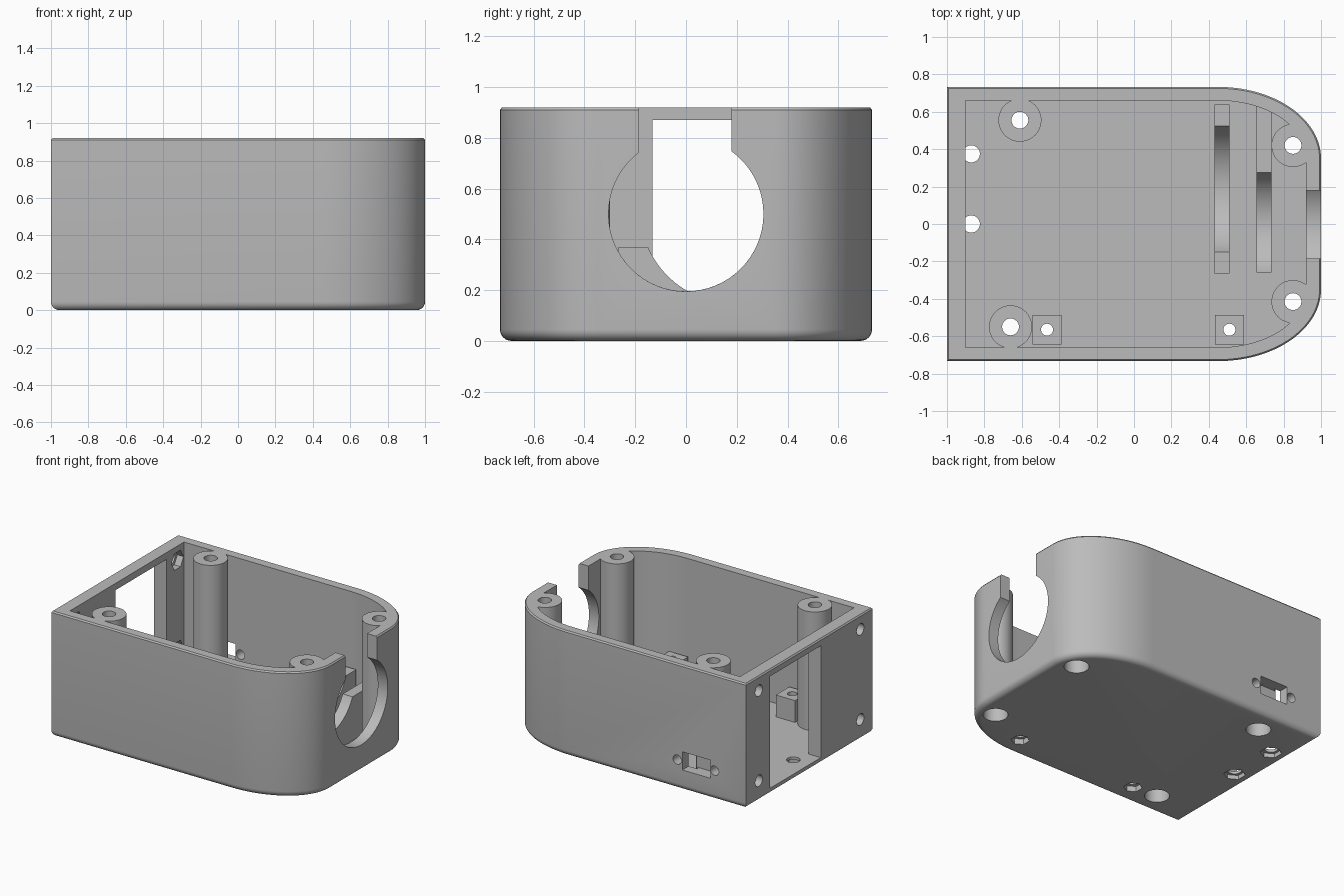
import bpy, bmesh, math
from mathutils import Matrix

if "Cube" in bpy.data.objects:
    bpy.data.objects.remove(bpy.data.objects["Cube"])

H, FLOOR = 0.92, 0.05
grey = bpy.data.materials.new("plain grey")
grey.diffuse_color = (0.5, 0.5, 0.5, 1)
grey.use_nodes = True
grey.node_tree.nodes["Principled BSDF"].inputs["Base Color"].default_value = grey.diffuse_color


def finish(bm, name):
    bmesh.ops.recalc_face_normals(bm, faces=bm.faces)
    mesh = bpy.data.meshes.new(name)
    bm.to_mesh(mesh)
    bm.free()
    mesh.materials.append(grey)
    obj = bpy.data.objects.new(name, mesh)
    bpy.context.collection.objects.link(obj)
    return obj


def outline(left, side, a, b, n=28):
    """Plan shape: square left end, elliptical corners on the right."""
    cx, cy = 0.45, 0.35
    arc = [(cx + a * math.sin(t), cy + b * math.cos(t))
           for t in (math.pi / 2 * i / n for i in range(n + 1))]
    pts = [(left, side)] + arc
    return pts + [(x, -y) for x, y in reversed(pts)]


def loft(name, levels):
    """Stack matching outlines given as (z, points), with end caps."""
    bm = bmesh.new()
    rings = [[bm.verts.new((x, y, z)) for x, y in pts] for z, pts in levels]
    for lo, hi in zip(rings, rings[1:]):
        n = len(lo)
        for i in range(n):
            j = (i + 1) % n
            bm.faces.new((lo[i], lo[j], hi[j], hi[i]))
    bm.faces.new(rings[0])
    bm.faces.new(rings[-1])
    return finish(bm, name)


def box(name, x0, x1, y0, y1, z0, z1):
    return loft(name, [(z, [(x0, y0), (x1, y0), (x1, y1), (x0, y1)]) for z in (z0, z1)])


def rod(name, axis, u, v, r, lo, hi, sides=32):
    """Cylinder along an axis; u, v are the other two coordinates in order."""
    bm = bmesh.new()
    bmesh.ops.create_cone(bm, cap_ends=True, segments=sides, radius1=r, radius2=r, depth=hi - lo)
    mid = (lo + hi) / 2
    if axis == "X":
        m = Matrix.Translation((mid, u, v)) @ Matrix.Rotation(math.pi / 2, 4, "Y")
    elif axis == "Y":
        m = Matrix.Translation((u, mid, v)) @ Matrix.Rotation(math.pi / 2, 4, "X")
    else:
        m = Matrix.Translation((u, v, mid))
    bmesh.ops.transform(bm, matrix=m, verts=bm.verts)
    return finish(bm, name)


def combine(target, tool, op):
    mod = target.modifiers.new(op, "BOOLEAN")
    mod.object, mod.operation, mod.solver = tool, op, "EXACT"
    bpy.context.view_layer.objects.active = target
    bpy.ops.object.modifier_apply(modifier=mod.name)
    bpy.data.objects.remove(tool, do_unlink=True)


def cut(target, tool):
    combine(target, tool, "DIFFERENCE")


def join(target, tool):
    combine(target, tool, "UNION")


def outer(d):
    return outline(-1 + d, 0.733 - d, 0.55 - d, 0.383 - d)


# Shell with rounded bottom edge and a fine rim chamfer
R = 0.045
levels = [(R - R * math.cos(t), outer(R - R * math.sin(t)))
          for t in (math.pi / 2 * i / 6 for i in range(7))]
levels += [(H - 0.01, outer(0)), (H, outer(0.008))]
case = loft("case", levels)
cavity = outline(-0.9, 0.66, 0.47, 0.31)
cut(case, loft("cavity", [(FLOOR, cavity), (H + 0.2, cavity)]))

# Two cradle ribs with round saddles
rib = box("rear_rib", 0.43, 0.51, -0.265, 0.64, FLOOR - 0.02, 0.37)
cut(rib, rod("saddle", "X", 0.1875, 0.516, 0.368, 0.3, 0.6, 64))
join(case, rib)
rib = box("front_rib", 0.655, 0.735, -0.26, 0.64, FLOOR - 0.02, 0.37)
cut(rib, rod("saddle", "X", 0, 0.5, 0.305, 0.6, 0.8, 64))
join(case, rib)

# Small mounting blocks with nut pockets underneath
for x in (-0.465, 0.51):
    join(case, box("block", x - 0.078, x + 0.078, -0.643, -0.487, FLOOR - 0.02, 0.21))
    cut(case, rod("hole", "Z", x, -0.565, 0.032, -0.1, 0.3))
    cut(case, rod("nut", "Z", x, -0.565, 0.062, -0.1, 0.04, 6))

# Corner screw posts with counterbores underneath
for x, y in ((-0.61, 0.555), (-0.66, -0.55), (0.85, 0.42), (0.85, -0.415)):
    join(case, rod("post", "Z", x, y, 0.115, FLOOR - 0.02, H, 48))
    cut(case, rod("hole", "Z", x, y, 0.045, -0.1, 1.1))
    cut(case, rod("counterbore", "Z", x, y, 0.083, -0.1, 0.12))

# Round opening and open notch in the right wall
cut(case, rod("opening", "X", 0, 0.5, 0.305, 0.9, 1.2, 96))
cut(case, box("notch", 0.9, 1.2, -0.185, 0.18, 0.5, 1.2))

# Window, screw holes and nut pockets in the left wall
cut(case, box("window", -1.2, -0.88, -0.132, 0.456, FLOOR, 0.87))
for y in (0.585, -0.59):
    for z in (0.155, 0.815):
        cut(case, rod("hole", "X", y, z, 0.042, -1.2, -0.85))
        cut(case, rod("nut", "X", y, z, 0.07, -0.95, -0.88, 6))

# Floor holes beside the window
for y in (0.375, 0.0):
    cut(case, rod("hole", "Z", -0.87, y, 0.046, -0.1, 0.2))
    cut(case, rod("nut", "Z", -0.87, y, 0.072, -0.1, 0.03, 6))

# Switch slot and its two screw holes in the back wall
cut(case, box("slot", -0.71, -0.483, 0.64, 0.9, 0.152, 0.285))
for x in (-0.745, -0.442):
    cut(case, rod("hole", "Y", x, 0.217, 0.034, 0.64, 0.9))

# Smooth shading with sharp edges kept
bpy.ops.object.select_all(action="DESELECT")
case.select_set(True)
bpy.context.view_layer.objects.active = case
bpy.ops.object.shade_smooth_by_angle(angle=math.radians(30))
